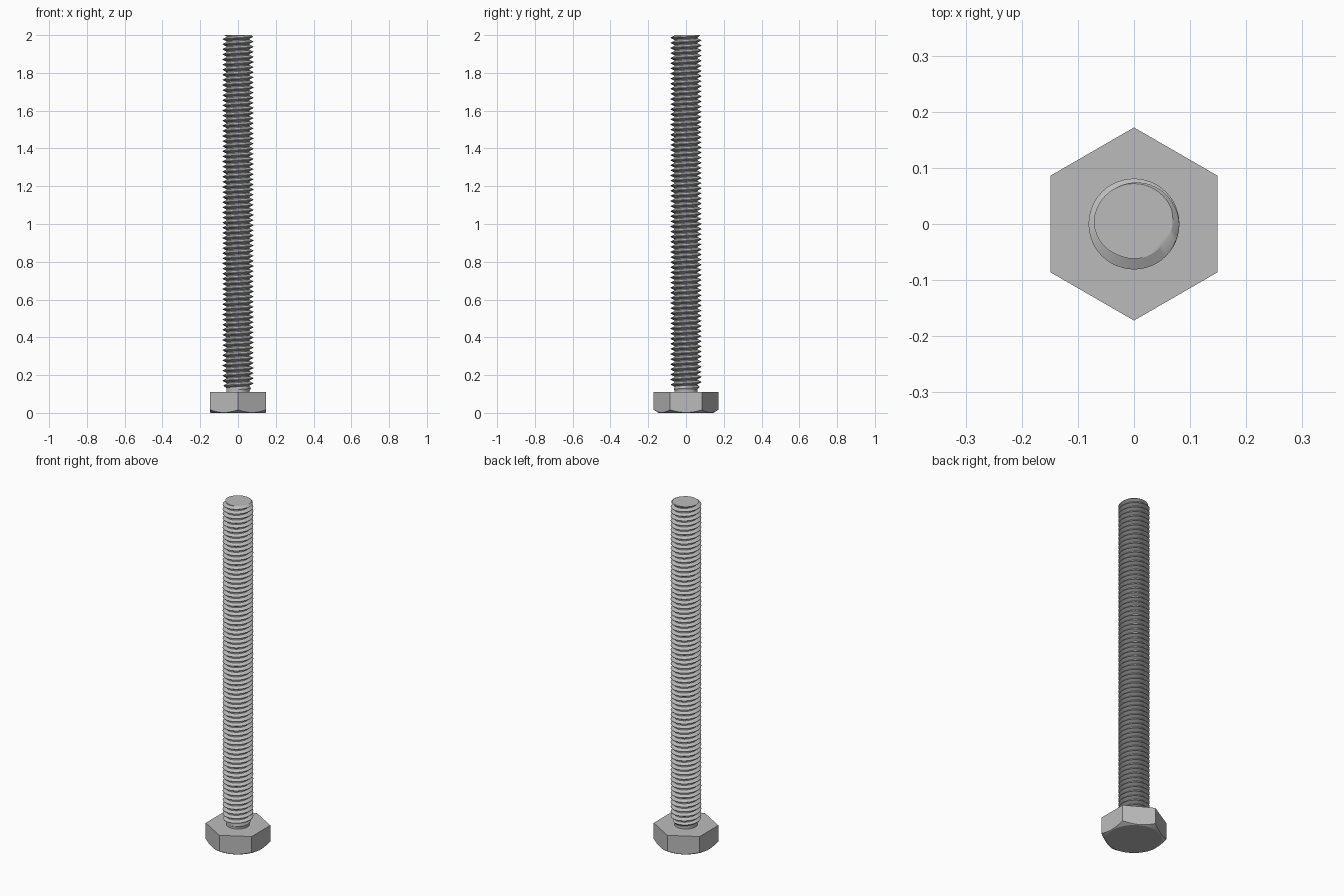
import bpy, bmesh, math

cube = bpy.data.objects.get("Cube")
if cube:
    bpy.data.objects.remove(cube, do_unlink=True)

steel = bpy.data.materials.new("grey_steel")
steel.use_nodes = True
colour = (0.5, 0.5, 0.5, 1)
steel.diffuse_color = colour
steel.node_tree.nodes["Principled BSDF"].inputs["Base Color"].default_value = colour

HEAD_TOP, TIP = 0.11, 2.0
ROOT, CREST, PITCH = 0.062, 0.081, 0.027
FLAT = 0.149                      # half the width across flats
KNOTS = [(0, ROOT), (0.2, ROOT), (0.55, CREST), (0.65, CREST), (1, ROOT)]


def polar(radius, angle, z):
    return (radius * math.cos(angle), radius * math.sin(angle), z)


def finish(bm, name, angle):
    bmesh.ops.remove_doubles(bm, verts=bm.verts, dist=1e-5)
    bmesh.ops.dissolve_degenerate(bm, edges=bm.edges, dist=1e-6)
    bmesh.ops.recalc_face_normals(bm, faces=bm.faces)
    mesh = bpy.data.meshes.new(name)
    bm.to_mesh(mesh)
    bm.free()
    mesh.materials.append(steel)
    obj = bpy.data.objects.new(name, mesh)
    bpy.context.collection.objects.link(obj)
    bpy.ops.object.select_all(action="DESELECT")
    obj.select_set(True)
    bpy.context.view_layer.objects.active = obj
    bpy.ops.object.shade_smooth_by_angle(angle=math.radians(angle))


def bridge(bm, lower, upper):
    n = len(lower)
    for i in range(n):
        j = (i + 1) % n
        bm.faces.new((lower[i], lower[j], upper[j], upper[i]))


# Hexagonal head, its outer face cut by a shallow cone
bm = bmesh.new()
SIDES = 96
CIRCLE = 0.145
top, middle, bottom = [], [], []
for i in range(SIDES):
    a = math.tau * i / SIDES
    reach = FLAT / math.cos((a + math.pi / 6) % (math.pi / 3) - math.pi / 6)
    top.append(bm.verts.new(polar(reach, a, HEAD_TOP)))
    cut = (reach - CIRCLE) * math.tan(math.radians(32))
    middle.append(bm.verts.new(polar(reach, a, cut)))
    bottom.append(bm.verts.new(polar(CIRCLE, a, 0)))
bridge(bm, bottom, middle)
bridge(bm, middle, top)
bm.faces.new(top)
bm.faces.new(bottom)
finish(bm, "hex_head", 25)


# Threaded shank: a helical grid, trimmed flat at both ends
TIP_CREST = math.radians(100)


def thread_radius(a, z):
    phase = ((z - TIP) / PITCH - (a - TIP_CREST) / math.tau + 0.6) % 1
    for (p, r), (q, s) in zip(KNOTS, KNOTS[1:]):
        if phase <= q:
            radius = r + (s - r) * (phase - p) / (q - p)
            break
    tip_limit = 0.072 + (TIP - z)
    neck_limit = max(ROOT, ROOT + (z - HEAD_TOP - 0.012) * 0.7)
    return min(radius, tip_limit, neck_limit)


bm = bmesh.new()
SEGMENTS = 48
turns = int((TIP - HEAD_TOP) / PITCH) + 3
rows = []
for k in range(-turns, 3):
    for phase, _ in KNOTS[:-1]:
        row = []
        for i in range(SEGMENTS + 1):
            a = math.tau * i / SEGMENTS
            z = TIP + PITCH * (k + phase - 0.6 + (a - TIP_CREST) / math.tau)
            z = min(max(z, HEAD_TOP), TIP)
            row.append(bm.verts.new(polar(thread_radius(a, z), a, z)))
        rows.append(row)
for lower, upper in zip(rows, rows[1:]):
    for i in range(SEGMENTS):
        quad = (lower[i], lower[i + 1], upper[i + 1], upper[i])
        if max(v.co.z for v in quad) - min(v.co.z for v in quad) > 1e-6:
            bm.faces.new(quad)
bmesh.ops.delete(bm, geom=[v for v in bm.verts if not v.link_faces], context="VERTS")

# Flat tip
ring = [math.tau * i / SEGMENTS for i in range(SEGMENTS)]
bm.faces.new([bm.verts.new(polar(thread_radius(a, TIP), a, TIP)) for a in ring])
finish(bm, "threaded_shank", 30)
